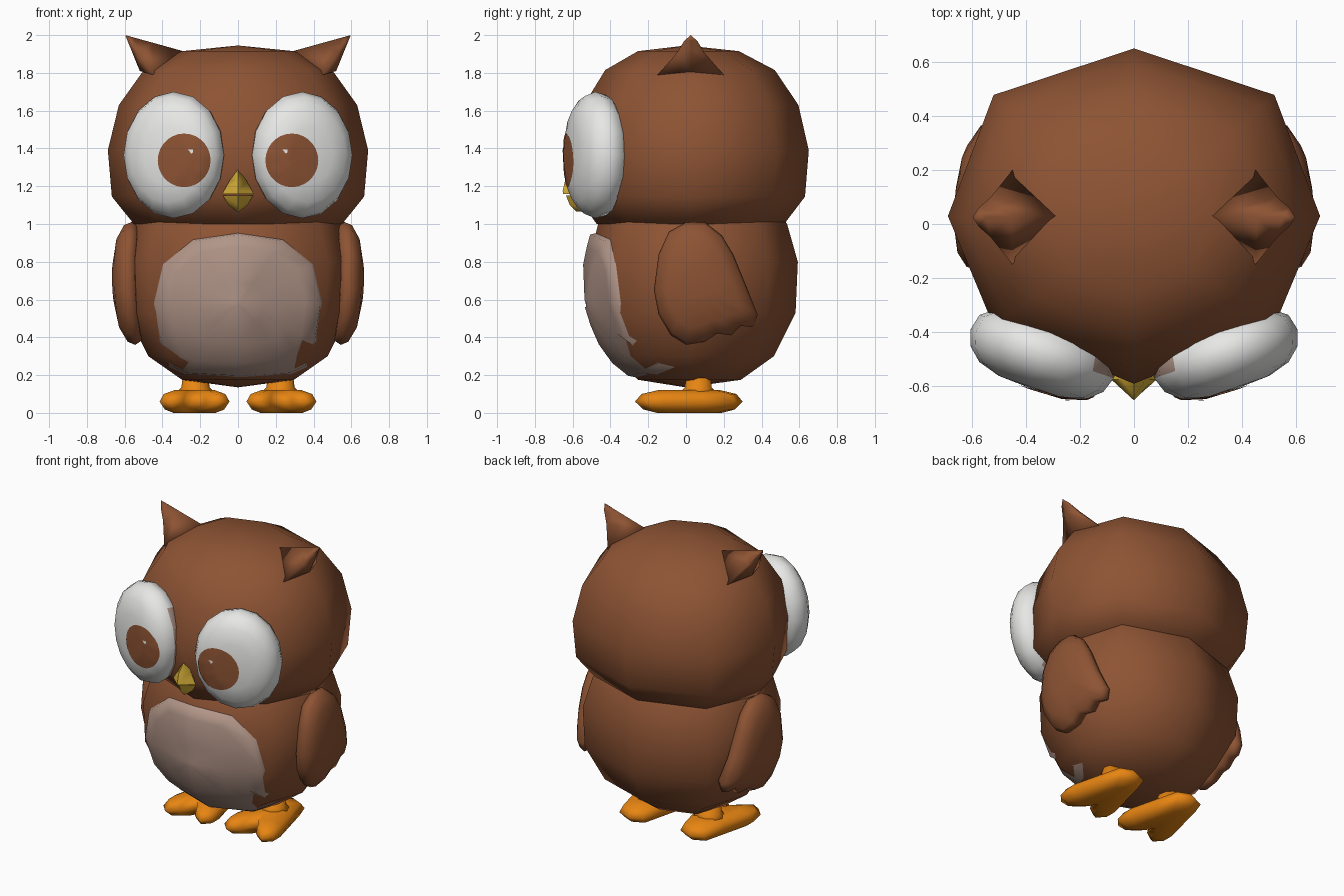
import bpy, bmesh, math
from mathutils import Vector
from mathutils.bvhtree import BVHTree

if "Cube" in bpy.data.objects:
    bpy.data.objects.remove(bpy.data.objects["Cube"])


def material(name, rgb):
    m = bpy.data.materials.new(name)
    m.diffuse_color = (*rgb, 1)
    m.use_nodes = True
    m.node_tree.nodes["Principled BSDF"].inputs["Base Color"].default_value = m.diffuse_color
    return m


BROWN = material("brown feathers", (0.27, 0.088, 0.034))
PINK = material("pale belly", (0.44, 0.30, 0.245))
WHITE = material("eye white", (0.82, 0.82, 0.81))
YELLOW = material("beak yellow", (0.70, 0.44, 0.04))
ORANGE = material("foot orange", (0.80, 0.235, 0.006))


def loft(name, rings, mat, cap_start=True, cap_end=True, angle=180):
    """Skin a list of equal-length point rings; returns object."""
    bm = bmesh.new()
    vs = [[bm.verts.new(p) for p in r] for r in rings]
    n = len(rings[0])
    for a, b in zip(vs, vs[1:]):
        for i in range(n):
            j = (i + 1) % n
            bm.faces.new((a[i], a[j], b[j], b[i]))
    if cap_start:
        bm.faces.new(vs[0][::-1])
    if cap_end:
        bm.faces.new(vs[-1])
    bmesh.ops.remove_doubles(bm, verts=bm.verts, dist=1e-5)
    bmesh.ops.recalc_face_normals(bm, faces=bm.faces)
    me = bpy.data.meshes.new(name)
    bm.to_mesh(me)
    bm.free()
    me.materials.append(mat)
    ob = bpy.data.objects.new(name, me)
    bpy.context.collection.objects.link(ob)
    bpy.ops.object.select_all(action='DESELECT')
    ob.select_set(True)
    bpy.context.view_layer.objects.active = ob
    bpy.ops.object.shade_smooth_by_angle(angle=math.radians(angle))
    return ob


def tree(ob):
    return BVHTree.FromPolygons([v.co for v in ob.data.vertices],
                                [p.vertices for p in ob.data.polygons])


def project(bvh, x, z, off):
    """Point on the front of a surface, pushed forward by off."""
    hit = bvh.ray_cast(Vector((x, -2, z)), Vector((0, 1, 0)))[0]
    if hit is None:
        hit = bvh.find_nearest(Vector((x, -0.4, z)))[0]
    return hit + Vector((0, -off, 0))


def patch(name, bvh, outline, c, steps, off, mat):
    """Outline filled with concentric rings laid over a surface."""
    rings = []
    for k, o in steps:
        rings.append([project(bvh, c[0] + (x - c[0]) * k, c[1] + (z - c[1]) * k, off * o)
                      for x, z in outline])
    return loft(name, rings, mat, cap_end=False)


def eight_sided(profile, side, front):
    plan = [(0, 1), (0.80, 0.735), (side, 0.045), (0.80, -0.58),
            (0, -front), (-0.80, -0.58), (-side, 0.045), (-0.80, 0.735)]
    return [[(x * r, y * r, z) for x, y in plan] for r, z in profile]


# head and body: eight-sided lofts
loft("head", eight_sided([(0, 1.945), (0.28, 1.915), (0.47, 1.815), (0.595, 1.63),
                          (0.65, 1.39), (0.63, 1.145), (0.52, 1.0), (0.3, 0.99)], 1.06, 0.91),
     BROWN, cap_start=False)
body = loft("body", eight_sided([(0.5, 1.05), (0.535, 1.0), (0.592, 0.80), (0.58, 0.53),
                                 (0.465, 0.30), (0.29, 0.175), (0, 0.135)], 1.02, 0.87),
            BROWN, cap_end=False)

# belly patch laid over the body
half = [(0.24, 0.92), (0.40, 0.79), (0.45, 0.58), (0.42, 0.38), (0.37, 0.24), (0.28, 0.2)]
outline = [(0, 0.955)] + half + [(0, 0.185)] + [(-x, z) for x, z in half[::-1]]
patch("belly", tree(body), outline, (0, 0.58),
      [(0.05, 1), (0.3, 1), (0.55, 1), (0.8, 1), (0.97, 0.95), (1, -0.4)], 0.03, PINK)

# beak in two halves
def beak_ring(w, tip, back, z):
    return [(-w, back, z), (0, tip, z), (w, back, z), (0, -0.5, z)]


loft("upper_beak", [beak_ring(0.085, -0.65, -0.575, 1.158), beak_ring(0.075, -0.653, -0.575, 1.175),
                    beak_ring(0.045, -0.64, -0.575, 1.23), beak_ring(0.004, -0.59, -0.57, 1.285)],
     YELLOW, angle=60)
loft("lower_beak", [beak_ring(0.08, -0.635, -0.565, 1.15), beak_ring(0.05, -0.615, -0.56, 1.10),
                    beak_ring(0.004, -0.58, -0.56, 1.065)], YELLOW, angle=60)

WING = [(0.0, 1.01), (0.1, 1.01), (0.19, 0.94), (0.25, 0.84), (0.32, 0.67), (0.38, 0.52),
        (0.355, 0.455), (0.29, 0.46), (0.24, 0.41), (0.165, 0.42), (0.1, 0.375), (0.0, 0.36),
        (-0.08, 0.41), (-0.145, 0.52), (-0.17, 0.65), (-0.145, 0.84), (-0.09, 0.96)]
FOOT = [(0, 0.30), (0.09, 0.26), (0.13, 0.1), (0.185, -0.12), (0.185, -0.21), (0.13, -0.27),
        (0.06, -0.22), (0, -0.12), (-0.06, -0.22), (-0.13, -0.27), (-0.185, -0.21),
        (-0.185, -0.12), (-0.13, 0.1), (-0.09, 0.26)]

for s, side in ((1, "right"), (-1, "left")):
    # ear tufts
    base = [(0.28, 0.03, 1.912), (0.45, 0.20, 1.79), (0.52, 0.03, 1.81), (0.45, -0.15, 1.79)]
    rings = []
    for k, w in ((0, 1), (0.55, 0.42), (0.85, 0.2), (1, 0)):
        rings.append([(s * (x + (0.597 - x) * k), 0.025 + (y - 0.025) * w, z + (2.0 - z) * k)
                      for x, y, z in base])
    loft(side + "_ear", rings, BROWN, cap_end=False)

    # eyes: flattened lenses turned outward
    t = math.radians(19)
    c = Vector((0.34, -0.48, 1.365))
    u, n = Vector((math.cos(t), math.sin(t), 0)), Vector((math.sin(t), -math.cos(t), 0))
    lens = [(0, 0.135), (0.45, 0.13), (0.75, 0.105), (0.93, 0.06), (1, 0),
            (0.95, -0.06), (0.7, -0.115), (0, -0.13)]
    rings = []
    for r, d in lens:
        ring = []
        for i in range(16):
            a = math.tau * i / 16
            p = c + u * (0.28 * r * math.cos(a)) + n * d + Vector((0, 0, 0.335 * r * math.sin(a)))
            ring.append((s * p.x, p.y, p.z))
        rings.append(ring)
    eye = loft(side + "_eye", rings, WHITE, cap_start=False, cap_end=False)
    eye.data.materials.append(PINK)
    for f in eye.data.polygons:   # pale inner rear of the eye
        q = Vector((s * f.center.x, f.center.y, f.center.z)) - c
        if q.dot(n) < -0.01 and q.dot(u) < 0.05 and q.z < 0.2:
            f.material_index = 1

    # pupil and glint
    bvh = tree(eye)
    circle = [(s * (0.285 + 0.14 * math.cos(math.tau * i / 28)),
               1.337 + 0.142 * math.sin(math.tau * i / 28)) for i in range(28)]
    patch(side + "_pupil", bvh, circle, (s * 0.285, 1.337),
          [(k, 1) for k in (0.05, 0.2, 0.4, 0.6, 0.8, 1)], 0.005, BROWN)
    glint = [(s * 0.25 + dx, 1.386 + dz) for dx, dz in
             ((-0.015, 0.008), (0.013, 0.008), (0.013, -0.006), (0.003, -0.013))]
    patch(side + "_glint", bvh, glint, (s * 0.25, 1.386), [(0.2, 1), (1, 1)], 0.009, WHITE)

    # wings: rounded slabs curving around the body
    rings = []
    for k, d in ((0.7, -0.06), (0.93, -0.04), (1, 0), (0.95, 0.035), (0.72, 0.06), (0.3, 0.065)):
        ring = []
        for y, z in WING:
            y, z = 0.06 + (y - 0.06) * k, 0.69 + (z - 0.69) * k
            x = 0.602 - 0.45 * (z - 0.72) ** 2 - 0.4 * max(y, 0) ** 2 - 0.6 * min(y, 0) ** 2 + d
            ring.append((s * x, y, z))
        rings.append(ring)
    loft(side + "_wing", rings, BROWN)

    # feet with two toes, and ankles
    rings = [[(s * (0.23 + x * k), 0.02 + (y - 0.02) * k, z) for x, y in FOOT]
             for k, z in ((0.6, 0.0), (0.85, 0.018), (1, 0.06), (0.88, 0.1), (0.55, 0.122))]
    loft(side + "_foot", rings, ORANGE)
    rings = [[(s * (0.225 + r * math.cos(math.tau * i / 10)),
               0.065 + r * math.sin(math.tau * i / 10), z) for i in range(10)]
             for r, z in ((0.11, 0.1), (0.075, 0.135), (0.065, 0.21))]
    loft(side + "_ankle", rings, ORANGE)
